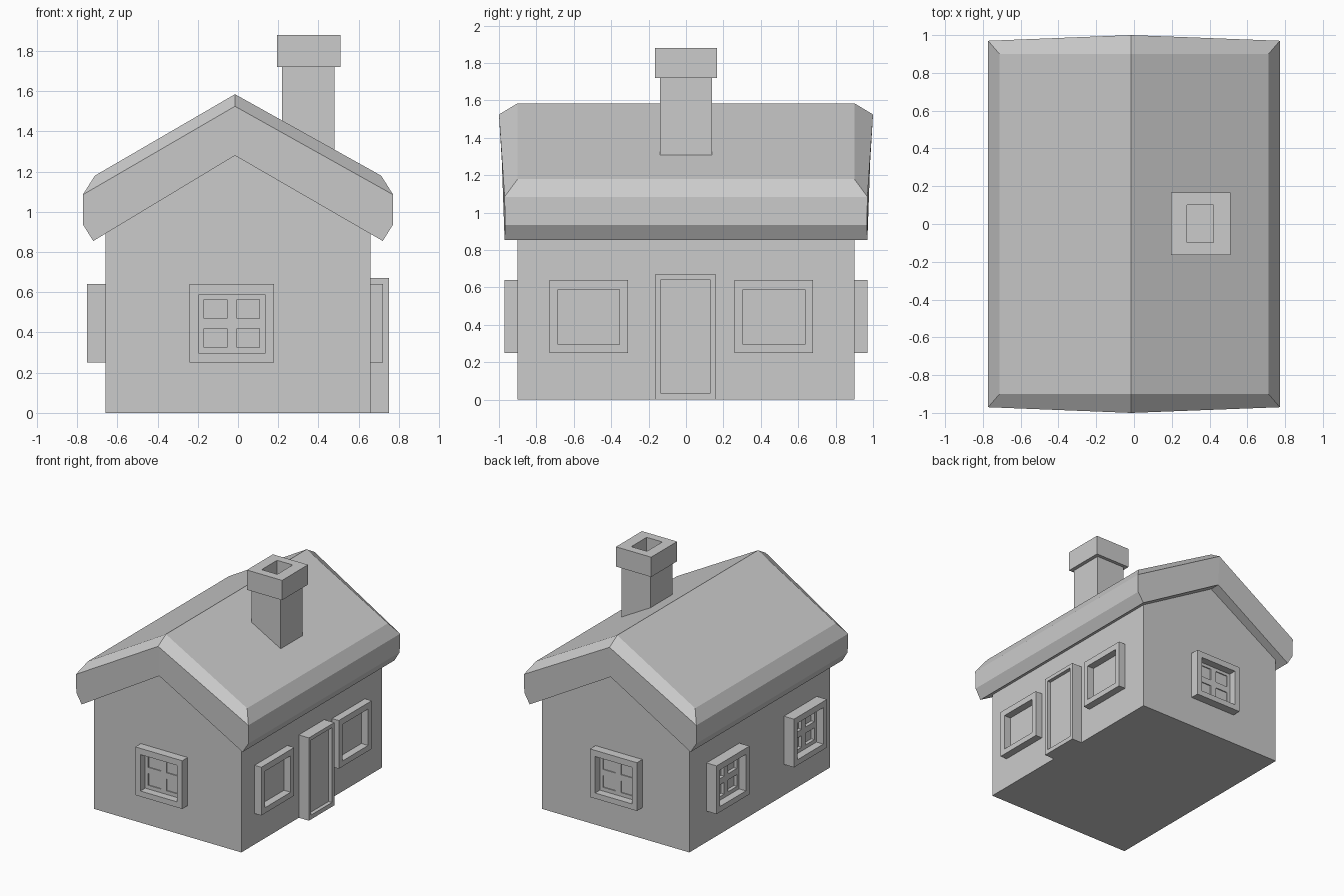
import bpy, bmesh
from math import radians
from mathutils import Matrix

if "Cube" in bpy.data.objects:
    bpy.data.objects.remove(bpy.data.objects["Cube"])


def finish(name, bm, matrix=None):
    bmesh.ops.recalc_face_normals(bm, faces=bm.faces[:])
    if matrix:
        bm.transform(matrix)
    me = bpy.data.meshes.new(name)
    bm.to_mesh(me)
    bm.free()
    ob = bpy.data.objects.new(name, me)
    bpy.context.collection.objects.link(ob)
    return ob


def box(name, lo, hi):
    bm = bmesh.new()
    bmesh.ops.create_cube(bm, size=1)
    for v in bm.verts:
        v.co = [lo[i] if v.co[i] < 0 else hi[i] for i in range(3)]
    return finish(name, bm)


def lattice(name, us, vs, front, depth, matrix):
    """Slab facing -y with openings in every odd/odd grid cell."""
    bm = bmesh.new()
    g = [[bm.verts.new((u, -front, v)) for v in vs] for u in us]
    for i in range(len(us) - 1):
        for j in range(len(vs) - 1):
            if not (i % 2 and j % 2):
                bm.faces.new((g[i][j], g[i + 1][j], g[i + 1][j + 1], g[i][j + 1]))
    ext = bmesh.ops.extrude_face_region(bm, geom=bm.faces[:], use_keep_orig=True)
    new = [e for e in ext["geom"] if isinstance(e, bmesh.types.BMVert)]
    bmesh.ops.translate(bm, verts=new, vec=(0, depth, 0))
    return finish(name, bm, matrix)


# House body: gabled outline extruded along y
bm = bmesh.new()
outline = [(-0.66, 0), (0.66, 0), (0.66, 0.91), (-0.015, 1.31), (-0.66, 0.91)]
ends = [[bm.verts.new((x, y, z)) for x, z in outline] for y in (-0.9, 0.9)]
for e in ends:
    bm.faces.new(e)
for i in range(5):
    j = (i + 1) % 5
    bm.faces.new((ends[0][i], ends[0][j], ends[1][j], ends[1][i]))
finish("house_body", bm)

# Roof: thick gable with bevelled upper edges; both slopes share the ridge
RIDGE = -0.015
bm = bmesh.new()
for s in (-1, 1):
    half = [(RIDGE, 0.9, 1.585), (s * 0.712, 0.9, 1.18),      # top slope
            (s * 0.772, 0.97, 1.085), (s * 0.77, 0.967, 0.935),  # eave
            (s * 0.72, 0.97, 0.855), (RIDGE, 0.985, 1.28)]    # underside
    peak = (RIDGE, 1.0, 1.525)
    f, b = [[bm.verts.new((x, k * y, z)) for x, y, z in half + [peak]] for k in (-1, 1)]
    for i in range(5):
        bm.faces.new((f[i], f[i + 1], b[i + 1], b[i]))
    for e in (f, b):
        bm.faces.new((e[0], e[1], e[2], e[6]))
        bm.faces.new((e[6], e[2], e[3], e[4], e[5]))
bmesh.ops.remove_doubles(bm, verts=bm.verts[:], dist=0.001)
finish("roof", bm)

# Chimney: shaft, hollow cap and flue floor
box("chimney_shaft", (0.22, -0.14, 1.2), (0.48, 0.14, 1.73))
lattice("chimney_cap", (0.195, 0.28, 0.42, 0.51), (-0.165, -0.097, 0.1, 0.167),
        1.88, 0.16, Matrix.Rotation(radians(-90), 4, 'X'))

# Windows: (wall, turn about z, distance of frame front, centres along wall)
walls = [("front", 0, 0.97, [-0.03]), ("right", 90, 0.72, [-0.52, 0.47]),
         ("back", 180, 0.97, [0.03]), ("left", -90, 0.75, [0.52, -0.47])]
for wall, turn, front, centres in walls:
    rot = Matrix.Rotation(radians(turn), 4, 'Z')
    for n, c in enumerate(centres, 1):
        m = rot @ Matrix.Translation((c, 0, 0))
        lattice(f"{wall}_window_frame_{n}", (-0.21, -0.165, 0.165, 0.21),
                (0.25, 0.295, 0.59, 0.64), front, 0.1, m)
        lattice(f"{wall}_window_bars_{n}", (-0.165, -0.138, -0.025, 0.025, 0.138, 0.165),
                (0.295, 0.325, 0.42, 0.47, 0.565, 0.59), front - 0.062, 0.04, m)

# Door on the right wall: frame and recessed leaf
lattice("door_frame", (-0.165, -0.135, 0.13, 0.16), (0, 0.035, 0.64, 0.67),
        0.75, 0.1, Matrix.Rotation(radians(90), 4, 'Z'))
box("door_leaf", (0.65, -0.135, 0.035), (0.72, 0.13, 0.64))
